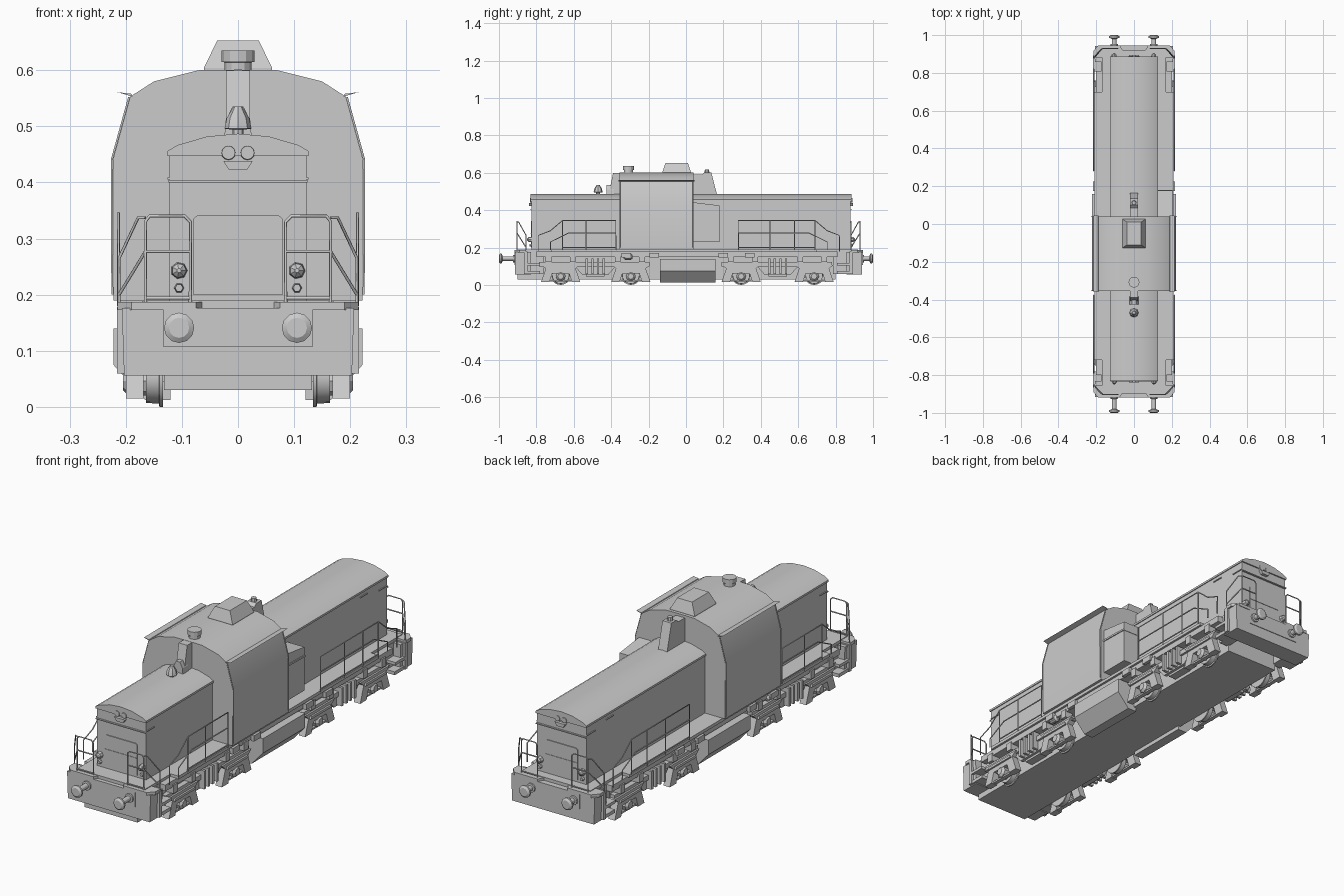
import bpy, bmesh, math
from mathutils import Vector

cube = bpy.data.objects.get("Cube")
if cube:
    bpy.data.objects.remove(cube, do_unlink=True)

grey = bpy.data.materials.new("plain grey")
grey.use_nodes = True
grey.diffuse_color = (0.6, 0.6, 0.6, 1)
grey.node_tree.nodes["Principled BSDF"].inputs["Base Color"].default_value = (0.6, 0.6, 0.6, 1)


def finish(name, data, smooth=False):
    ob = bpy.data.objects.new(name, data)
    bpy.context.scene.collection.objects.link(ob)
    data.materials.append(grey)
    if smooth:
        bpy.ops.object.select_all(action='DESELECT')
        ob.select_set(True)
        bpy.context.view_layer.objects.active = ob
        bpy.ops.object.shade_smooth_by_angle(angle=math.radians(25))
    return ob


def loft(name, sections, smooth=False):
    """Skin a closed solid through rings with equal point counts."""
    bm = bmesh.new()
    rings = [[bm.verts.new(p) for p in s] for s in sections]
    n = len(rings[0])
    for a, b in zip(rings, rings[1:]):
        for i in range(n):
            bm.faces.new((a[i], a[(i + 1) % n], b[(i + 1) % n], b[i]))
    bm.faces.new(rings[0])
    bm.faces.new(rings[-1])
    bmesh.ops.recalc_face_normals(bm, faces=bm.faces)
    me = bpy.data.meshes.new(name)
    bm.to_mesh(me)
    bm.free()
    return finish(name, me, smooth)


def along_y(name, pts, y0, y1, smooth=False):
    return loft(name, [[(x, y, z) for x, z in pts] for y in (y0, y1)], smooth)


def along_x(name, pts, x0, x1):
    return loft(name, [[(x, y, z) for y, z in pts] for x in (x0, x1)])


def along_z(name, pts, z0, z1):
    return loft(name, [[(x, y, z) for x, y in pts] for z in (z0, z1)])


def box(name, x0, x1, y0, y1, z0, z1):
    return along_y(name, [(x0, z0), (x1, z0), (x1, z1), (x0, z1)], y0, y1)


def turned(name, start, axis, rings, sides=12):
    """Turn (offset, radius) rings round an axis."""
    q = Vector(axis).to_track_quat('Z', 'Y')
    return loft(name, [[Vector(start) + q @ Vector((r * math.cos(t), r * math.sin(t), d))
                for t in [2 * math.pi * i / sides for i in range(sides)]] for d, r in rings], True)


def rail(name, paths, radius=0.0028):
    cu = bpy.data.curves.new(name, 'CURVE')
    cu.dimensions = '3D'
    cu.bevel_depth, cu.bevel_resolution, cu.use_fill_caps = radius, 1, True
    for path in paths:
        sp = cu.splines.new('POLY')
        sp.points.add(len(path) - 1)
        for p, co in zip(sp.points, path):
            p.co = (*co, 1)
    return finish(name, cu)


def mirrored(half):
    return half + [(-x, z) for x, z in reversed(half) if abs(x) > 1e-6]


# Hoods with curved tops and slim roof lips
hood = mirrored([(0.122, 0.19), (0.122, 0.455), (0.105, 0.465), (0.055, 0.479), (0, 0.484)])
lip = mirrored([(0.126, 0.447), (0.126, 0.456), (0.107, 0.467), (0.055, 0.482), (0, 0.487)])
for name, y0, y1 in (("short_hood", -0.825, -0.35), ("long_hood", 0.035, 0.88)):
    along_y(name, hood, y0, y1, True)
    along_y(name + "_roof", lip, y0 - 0.006, y1 + 0.006, True)

# Cab with tapered shoulders, gutters and wall trim
cab = mirrored([(0.222, 0.19), (0.223, 0.44), (0.192, 0.553), (0.15, 0.58), (0.07, 0.6), (0, 0.601)])
along_y("cab", cab, -0.355, 0.04, True)
for s in (-1, 1):
    along_y("roof_gutter", [(s * 0.188, 0.553), (s * 0.215, 0.561), (s * 0.19, 0.558)], -0.36, 0.045)
    for y in (-0.353, 0.038):
        rail("cab_handrail", [[(s * 0.224, y, 0.2), (s * 0.225, y, 0.44), (s * 0.194, y, 0.552)]], 0.002)

# Roof hatch, exhaust pots and horn
loft("roof_hatch", [[(sx * a, -0.05 + sy * b, z) for sx, sy in ((-1, -1), (1, -1), (1, 1), (-1, 1))]
     for a, b, z in ((0.061, 0.076, 0.59), (0.061, 0.076, 0.604), (0.037, 0.06, 0.653))])
turned("roof_chimney", (0, -0.308, 0.59), (0, 0, 1), [(0, 0.024), (0.024, 0.024), (0.025, 0.029), (0.045, 0.029)])
turned("hood_bell", (0, -0.47, 0.48), (0, 0, 1), [(0, 0.01), (0.014, 0.01), (0.016, 0.024), (0.035, 0.02), (0.055, 0.008)], 8)
along_x("front_duct", [(-0.35, 0.475), (-0.415, 0.475), (-0.39, 0.6), (-0.35, 0.6)], -0.021, 0.021)
along_x("rear_duct", [(0.035, 0.475), (0.168, 0.475), (0.135, 0.602), (0.1, 0.602), (0.085, 0.59), (0.035, 0.59)], -0.022, 0.022)
turned("rear_duct_cap", (0, 0.112, 0.6), (0, 0, 1), [(0, 0.013), (0.018, 0.011)], 8)
loft("duct_cowl", [[(x * w, y, z) for x, y in ((-1, -0.385), (-1, -0.425), (1, -0.425), (1, -0.385))]
     for w, z in ((0.024, 0.484), (0.022, 0.51), (0.01, 0.535))])

# Side locker beside the long hood
along_x("side_locker", [(0.04, 0.23), (0.178, 0.23), (0.178, 0.425), (0.04, 0.442)], 0.12, 0.205)
along_x("locker_lid", [(0.04, 0.385), (0.18, 0.382), (0.18, 0.39), (0.04, 0.393)], 0.12, 0.209)

# Underframe: deck, sill and centre body
along_z("deck", [(x, y) for x, y in ((-0.21, -0.72), (-0.17, -0.72), (-0.17, -0.9), (0.17, -0.9), (0.17, -0.72),
        (0.21, -0.72), (0.21, 0.7), (0.17, 0.7), (0.17, 0.92), (-0.17, 0.92), (-0.17, 0.7), (-0.21, 0.7))], 0.176, 0.19)
box("frame_sill", -0.2, 0.2, -0.8, 0.81, 0.15, 0.178)
box("centre_body", -0.132, 0.132, -0.9, 0.8, 0.03, 0.155)

# Ends: beam, footplate, buffers, lamps and rails
for e, yh, yb in ((-1, -0.825, -0.915), (1, 0.88, 0.942)):
    def Y(d, base=yb, e=e):
        return base + e * d
    along_y("end_beam", mirrored([(0.203, 0.056), (0.207, 0.176)]), Y(-0.085), Y(0))
    along_y("coupler_plate", mirrored([(0.133, 0.107), (0.133, 0.176)]), Y(0), Y(0.003))
    along_z("end_footplate", [(-0.215, Y(-0.06)), (-0.215, Y(-0.025)), (-0.19, Y(0.003)), (-0.075, Y(0.003)),
            (-0.06, Y(-0.022)), (0.06, Y(-0.022)), (0.075, Y(0.003)), (0.19, Y(0.003)),
            (0.215, Y(-0.025)), (0.215, Y(-0.06))], 0.173, 0.187)
    along_y("hood_end_door", mirrored([(0.08, 0.2), (0.08, 0.335), (0.073, 0.341)]), yh, yh + e * 0.004)
    box("hood_end_seam", -0.124, 0.124, yh, yh + e * 0.008, 0.4, 0.404)
    box("door_seam", -0.079, 0.079, yh, yh + e * 0.006, 0.275, 0.278)
    along_y("light_bracket", [(-0.026, 0.438), (-0.016, 0.422), (0.016, 0.422), (0.026, 0.438)], yh, yh + e * 0.014)
    for s in (-1, 1):
        turned("headlight", (s * 0.017, yh, 0.453), (0, e, 0), [(0, 0.013), (0.009, 0.012)])
        turned("buffer", (s * 0.105, Y(-0.01), 0.141), (0, e, 0),
               [(0, 0.02), (0.02, 0.02), (0.021, 0.012), (0.99 - abs(yb), 0.012),
                (0.996 - abs(yb), 0.027), (1.004 - abs(yb), 0.027), (1.01 - abs(yb), 0.018)])
        turned("marker_lamp", (s * 0.105, yh, 0.243), (0, e, 0), [(0, 0.015), (0.016, 0.013), (0.024, 0.004)], 7)
        turned("small_lamp", (s * 0.105, yh, 0.212), (0, e, 0), [(0, 0.009), (0.012, 0.007)], 6)
        # End guard rail and the sloping corner grab rail
        y = Y(-0.012)
        rail("end_guard_rail", [
            [(s * 0.085, y, 0.187), (s * 0.085, y, 0.33), (s * 0.095, y, 0.34), (s * 0.158, y, 0.34),
             (s * 0.165, y, 0.33), (s * 0.165, y, 0.187)],
            [(s * 0.085, y, 0.277), (s * 0.165, y, 0.277)], [(s * 0.085, y, 0.194), (s * 0.165, y, 0.194)],
            [(s * 0.165, y, 0.337), (s * 0.178, Y(-0.02), 0.337), (s * 0.212, Y(-0.06), 0.265), (s * 0.212, Y(-0.06), 0.187)],
            [(s * 0.165, y, 0.277), (s * 0.212, Y(-0.06), 0.2)]])
        # Corner steps
        box("lower_step", s * 0.13, s * 0.212, Y(-0.135), Y(-0.06), 0.06, 0.075)
        box("middle_step", s * 0.13, s * 0.216, Y(-0.135), Y(-0.06), 0.105, 0.118)
        box("step_back", s * 0.125, s * 0.172, Y(-0.155), Y(-0.05), 0.06, 0.178)
        box("step_side", s * 0.165, s * 0.216, Y(-0.068), Y(-0.05), 0.06, 0.178)

for s in (-1, 1):
    # Walkway rails down both sides
    x = s * 0.213
    for a, b, c, posts in ((-0.375, -0.66, -0.79, (-0.535,)), (0.28, 0.69, 0.82, (0.45, 0.58))):
        m = (b + c) / 2
        rail("walkway_rail", [[(x, a, 0.187), (x, a, 0.345), (x, b, 0.345), (x, m, 0.29), (x, c, 0.265), (x, c, 0.18)],
             [(x, a, 0.277), (x, b - 0.03 * math.copysign(1, b), 0.277), (x, m, 0.23), (x, m, 0.187)],
             [(x, a, 0.2), (x, b, 0.2)]] + [[(x, p, 0.187), (x, p, 0.345)] for p in posts + (b,)])
    # Hood vents and side seams
    for y0, y1, z in ((-0.825, -0.77, 0.405), (0.69, 0.74, 0.427), (0.82, 0.88, 0.408)):
        box("hood_side_seam", s * 0.12, s * 0.126, y0, y1, z, z + 0.004)

    # Fuel tank with bevelled underside
    along_y("fuel_tank", [(s * 0.12, 0.012), (s * 0.165, 0.012), (s * 0.222, 0.075), (s * 0.222, 0.14), (s * 0.12, 0.14)], -0.14, 0.158)

    # Bogies: arched axle frames, wheels, axle boxes
    for y in (-0.67, -0.295, 0.295, 0.685):
        outer = [(-0.105, 0.015), (-0.06, 0.015), (-0.045, 0.062), (0.045, 0.062), (0.06, 0.015), (0.105, 0.015),
                 (0.08, 0.088), (0.105, 0.108), (-0.105, 0.108), (-0.08, 0.088)]
        along_x("axle_frame", [(y + a, z) for a, z in outer], s * 0.168, s * 0.2)
        along_x("axle_frame_rim", [(y + a, z) for a, z in ((-0.075, 0.084), (0.075, 0.084), (0.07, 0.095), (-0.07, 0.095))], s * 0.19, s * 0.208)
        turned("wheel", (s * 0.134, y, 0.053), (s, 0, 0), [(0, 0.053), (0.006, 0.053), (0.007, 0.047), (0.03, 0.046)], 20)
        turned("axle_box", (s * 0.16, y, 0.046), (s, 0, 0), [(0, 0.026), (0.035, 0.026), (0.045, 0.016)], 8)
        box("axle_tie_bar", s * 0.172, s * 0.19, y - 0.06, y + 0.06, 0.018, 0.026)
    for yc in (-0.485, 0.49):
        box("bogie_beam", s * 0.168, s * 0.192, yc - 0.3, yc + 0.29, 0.1, 0.122)
        along_x("bogie_centre", [(yc - 0.11, 0.1), (yc - 0.07, 0.055), (yc + 0.07, 0.055), (yc + 0.11, 0.1)], s * 0.165, s * 0.182)
        for d in (-0.045, -0.015, 0.015, 0.045):
            box("spring_hanger", s * 0.165, s * 0.208, yc + d - 0.006, yc + d + 0.006, 0.06, 0.142)
        for d in (-0.25, -0.12, 0.12, 0.25):
            box("sill_bracket", s * 0.165, s * 0.206, yc + d - 0.015, yc + d + 0.015, 0.122, 0.16)
        box("sand_box", s * 0.13, s * 0.17, yc - 0.05, yc + 0.05, 0.045, 0.1)
    # Sill fittings
    for y in (-0.32, -0.17, 0.2, 0.34):
        box("sill_fitting", s * 0.2, s * 0.216, y - 0.025, y + 0.025, 0.146, 0.172)
    turned("air_tank", (s * 0.195, -0.335, 0.15), (0, 1, 0), [(0, 0.008), (0.008, 0.016), (0.042, 0.016), (0.05, 0.008)], 10)
